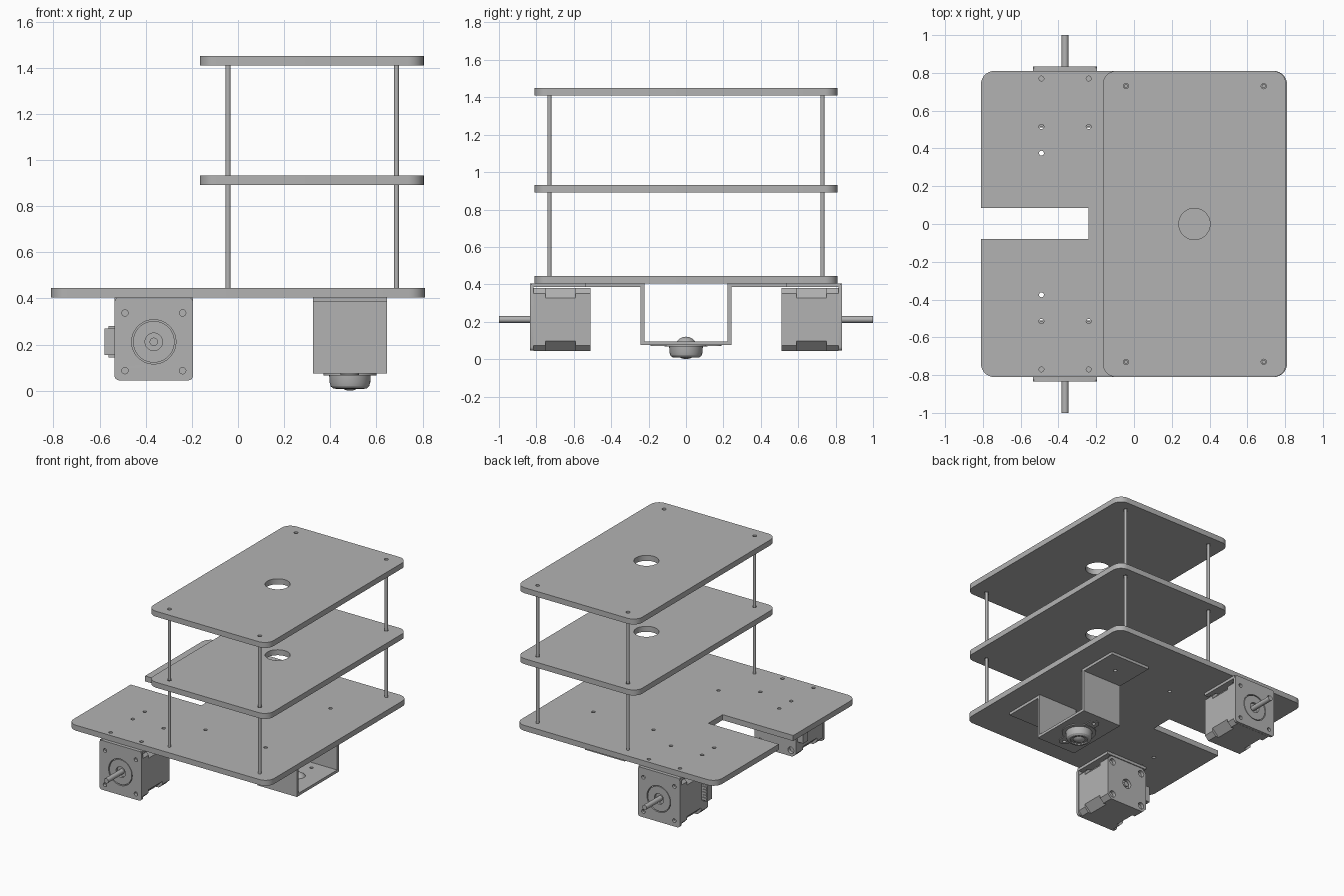
import bpy, bmesh, math
from mathutils import Matrix, Vector

cube = bpy.data.objects.get("Cube")
if cube:
    bpy.data.objects.remove(cube)

GREY = (0.45, 0.45, 0.45, 1)
grey = bpy.data.materials.new("plain grey")
grey.use_nodes = True
grey.diffuse_color = GREY
grey.node_tree.nodes["Principled BSDF"].inputs["Base Color"].default_value = GREY

UP = Matrix.Identity(4)
FORWARD = Matrix.Rotation(math.pi / 2, 4, 'X')   # extrudes toward -y


def finish(name, bm):
    bmesh.ops.remove_doubles(bm, verts=bm.verts, dist=1e-5)
    bmesh.ops.recalc_face_normals(bm, faces=bm.faces)
    mesh = bpy.data.meshes.new(name)
    bm.to_mesh(mesh)
    bm.free()
    mesh.materials.clear()
    mesh.materials.append(grey)
    ob = bpy.data.objects.new(name, mesh)
    bpy.context.collection.objects.link(ob)
    bpy.ops.object.select_all(action='DESELECT')
    ob.select_set(True)
    bpy.context.view_layer.objects.active = ob
    bpy.ops.object.shade_smooth_by_angle(angle=math.radians(30))
    return ob


def circle(x, y, r, n=24):
    return [(x + r * math.cos(math.tau * i / n), y + r * math.sin(math.tau * i / n)) for i in range(n)]


def rounded(x, y, hx, hy, r=0.0, seg=8):
    """Rectangle outline with round corners; seg=1 gives chamfers."""
    if r == 0:
        return [(x + hx, y + hy), (x - hx, y + hy), (x - hx, y - hy), (x + hx, y - hy)]
    pts = []
    for k, (sx, sy) in enumerate([(1, 1), (-1, 1), (-1, -1), (1, -1)]):
        for i in range(seg + 1):
            a = (k + i / seg) * math.pi / 2
            pts.append((x + sx * (hx - r) + r * math.cos(a), y + sy * (hy - r) + r * math.sin(a)))
    return pts


def slab(name, loops, low, high, frame=UP):
    """Extrude an outline, with any further loops as holes, from low to high."""
    curve = bpy.data.curves.new(name, 'CURVE')
    curve.dimensions = '2D'
    curve.fill_mode = 'BOTH'
    curve.extrude = (high - low) / 2
    for loop in loops:
        s = curve.splines.new('POLY')
        s.points.add(len(loop) - 1)
        for p, (x, y) in zip(s.points, loop):
            p.co = (x, y, 0, 1)
        s.use_cyclic_u = True
    tmp = bpy.data.objects.new(name + "_outline", curve)
    bpy.context.collection.objects.link(tmp)
    dg = bpy.context.evaluated_depsgraph_get()
    mesh = bpy.data.meshes.new_from_object(tmp.evaluated_get(dg), depsgraph=dg)
    bpy.data.objects.remove(tmp)
    bm = bmesh.new()
    bm.from_mesh(mesh)
    bpy.data.meshes.remove(mesh)
    bm.transform(frame @ Matrix.Translation((0, 0, (low + high) / 2)))
    return finish(name, bm)


def lathe(name, profile, x, y):
    bm = bmesh.new()
    vs = [bm.verts.new((r, 0, z)) for r, z in profile]
    es = [bm.edges.new(pair) for pair in zip(vs, vs[1:])]
    bmesh.ops.spin(bm, geom=vs + es, cent=(0, 0, 0), axis=(0, 0, 1), angle=math.tau, steps=40)
    bm.transform(Matrix.Translation((x, y, 0)))
    return finish(name, bm)


def mirrored(ob):
    """Copy a part to the other side of y = 0."""
    bm = bmesh.new()
    bm.from_mesh(ob.data)
    bm.transform(Matrix.Scale(-1, 4, Vector((0, 1, 0))))
    finish(ob.name.replace("front", "back", 1), bm)


SIDES = (-1, 1)
HOLE = 0.013

# Base deck with slot and mounting holes
outline = rounded(0, 0, 0.81, 0.81, 0.07)
outline[18:18] = [(-0.81, 0.085), (-0.24, 0.085), (-0.24, -0.08), (-0.81, -0.08)]
spots = [(x, y) for x in (-0.49, -0.24) for y in (0.515, 0.77)]
spots += [(x, 0.375) for x in (-0.49, 0, 0.485)]
slab("base_deck", [outline] + [circle(x, s * y, HOLE, 16) for x, y in spots for s in SIDES], 0.405, 0.445)

# Upper decks and the rods between them
posts = [(x, s * 0.73) for x in (-0.043, 0.687) for s in SIDES]
for name, z in (("middle_deck", 0.892), ("top_deck", 1.41)):
    slab(name, [rounded(0.32, 0, 0.485, 0.81, 0.07), circle(0.32, 0, 0.083, 40)]
         + [circle(x, y, 0.014, 16) for x, y in posts], z, z + 0.04)
for i, (x, y) in enumerate(posts):
    slab(f"lower_rod_{i + 1}", [circle(x, y, 0.011, 16)], 0.445, 0.892)
    slab(f"upper_rod_{i + 1}", [circle(x, y, 0.011, 16)], 0.932, 1.41)

# Caster bracket
CX = 0.485
for s, side in zip(SIDES, ("front", "back")):
    slab(side + "_bracket_flange", [rounded(CX, s * 0.382, 0.16, 0.157), circle(CX, s * 0.38, HOLE, 16)], 0.385, 0.405)
    slab(side + "_bracket_wall", [rounded(CX, s * 0.232, 0.16, 0.01)], 0.075, 0.405)
slab("bracket_floor", [rounded(CX, 0, 0.16, 0.225)] + [circle(CX, s * 0.155, HOLE, 16) for s in SIDES], 0.075, 0.095)

# Ball caster
slab("caster_ears", [rounded(CX, 0, 0.04, 0.19, 0.039)] + [circle(CX, s * 0.155, HOLE, 16) for s in SIDES], 0.069, 0.075)
slab("caster_disc", [circle(CX, 0, 0.115, 40)], 0.067, 0.075)
lathe("caster_cup", [(0, 0.068), (0.09, 0.068), (0.088, 0.035), (0.083, 0.019), (0.073, 0.01), (0.058, 0.008),
                     (0.055, 0.016), (0, 0.016)], CX, 0)
ball = [(0.06 * math.sin(a), 0.06 - 0.06 * math.cos(a)) for a in (math.pi * i / 16 for i in range(17))]
lathe("caster_ball", ball, CX, 0)

# Drive motors: built at the front, mirrored to the back
MX, MZ = -0.365, 0.212
corners = [(MX + a * 0.125, MZ + b * 0.125) for a in SIDES for b in SIDES]
screw_holes = [circle(x, z, 0.014, 16) for x, z in corners]
cap = rounded(MX, MZ, 0.168, 0.168, 0.03, 1)
core = rounded(MX, MZ, 0.168, 0.168, 0.053, 1)
parts = [
    slab("front_motor_mount_face", [rounded(MX, 0.225, 0.17, 0.18, 0.02, 4), circle(MX, MZ, 0.096, 40)] + screw_holes,
         0.815, 0.835, FORWARD),
    slab("front_motor_mount_flange", [rounded(MX, -0.668, 0.17, 0.158)]
         + [circle(x, y, HOLE, 16) for x in (-0.49, -0.24) for y in (-0.77, -0.53)], 0.385, 0.405),
    slab("front_motor_cap", [cap], 0.75, 0.815, FORWARD),
    slab("front_motor_core", [core], 0.59, 0.75, FORWARD),
    slab("front_motor_rear_inner", [cap], 0.535, 0.59, FORWARD),
    slab("front_motor_rear_cap", [cap, circle(MX, MZ, 0.035)] + [circle(x, z, 0.024, 16) for x, z in corners],
         0.51, 0.535, FORWARD),
    slab("front_motor_boss", [circle(MX, MZ, 0.09, 40), circle(MX, MZ, 0.038)], 0.815, 0.833, FORWARD),
    slab("front_motor_shaft", [circle(MX, MZ, 0.018)], 0.815, 1.0, FORWARD),
    slab("front_motor_shaft_end", [circle(MX, MZ, 0.018)], 0.515, 0.535, FORWARD),
    slab("front_connector_body", [rounded(-0.555, MZ, 0.024, 0.058)], 0.525, 0.58, FORWARD),
    slab("front_connector_collar", [rounded(-0.548, MZ, 0.014, 0.068)], 0.54, 0.57, FORWARD),
]
parts += [slab(f"front_connector_rib_{i + 1}", [rounded(-0.56, MZ - 0.04 + 0.02 * i, 0.017, 0.005)],
               0.58, 0.586, FORWARD) for i in range(5)]
for part in parts:
    mirrored(part)
